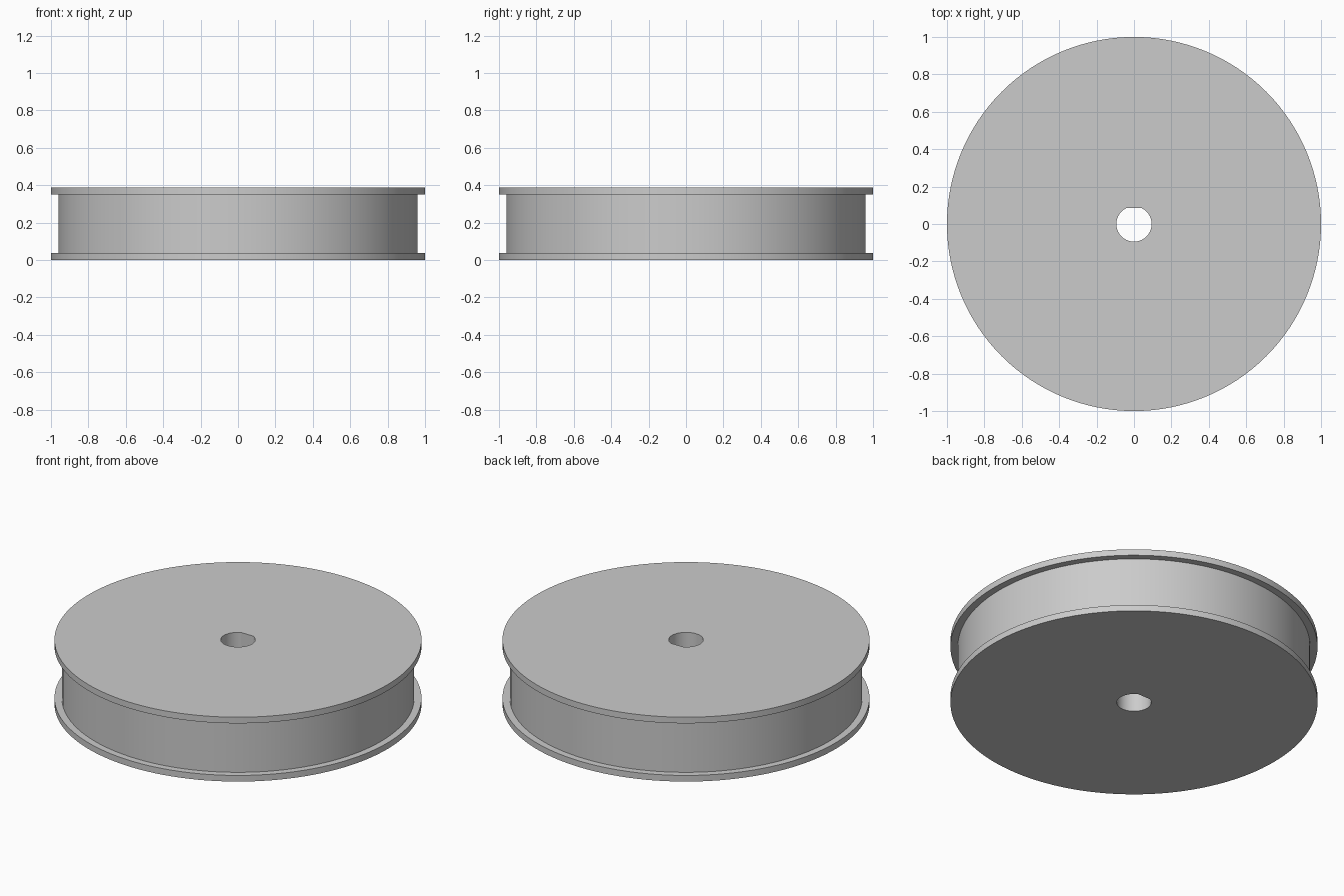
import bpy, bmesh, math

old = bpy.data.objects.get("Cube")
if old:
    bpy.data.objects.remove(old, do_unlink=True)

SEGMENTS = 128
HEIGHT = 0.387
RIM = 0.037
OUTER, GROOVE = 1.0, 0.96
BORE, FLAT_Y = 0.094, 0.085

grey = bpy.data.materials.new("plain grey")
grey.use_nodes = True
colour = (0.6, 0.6, 0.6, 1)
grey.diffuse_color = colour
grey.node_tree.nodes["Principled BSDF"].inputs["Base Color"].default_value = colour

# Closed wheel profile: bore, lower flange, groove, upper flange
profile = [(BORE, 0), (OUTER, 0), (OUTER, RIM), (GROOVE, RIM),
           (GROOVE, HEIGHT - RIM), (OUTER, HEIGHT - RIM),
           (OUTER, HEIGHT), (BORE, HEIGHT)]

bm = bmesh.new()


def ring(radius, z):
    verts = []
    for i in range(SEGMENTS):
        a = math.tau * i / SEGMENTS
        x, y = radius * math.cos(a), radius * math.sin(a)
        # The shaft hole is D-shaped, cut flat at the back
        if radius == BORE:
            y = min(y, FLAT_Y)
        verts.append(bm.verts.new((x, y, z)))
    return verts


rings = [ring(r, z) for r, z in profile]
for k, low in enumerate(rings):
    high = rings[(k + 1) % len(rings)]
    for i in range(SEGMENTS):
        j = (i + 1) % SEGMENTS
        bm.faces.new((low[i], low[j], high[j], high[i]))
bmesh.ops.recalc_face_normals(bm, faces=bm.faces)

mesh = bpy.data.meshes.new("pulley_wheel")
bm.to_mesh(mesh)
bm.free()
mesh.materials.append(grey)
wheel = bpy.data.objects.new("pulley_wheel", mesh)
bpy.context.collection.objects.link(wheel)

# Smooth round walls, crisp flange edges
bpy.ops.object.select_all(action="DESELECT")
wheel.select_set(True)
bpy.context.view_layer.objects.active = wheel
bpy.ops.object.shade_smooth_by_angle(angle=math.radians(20))
